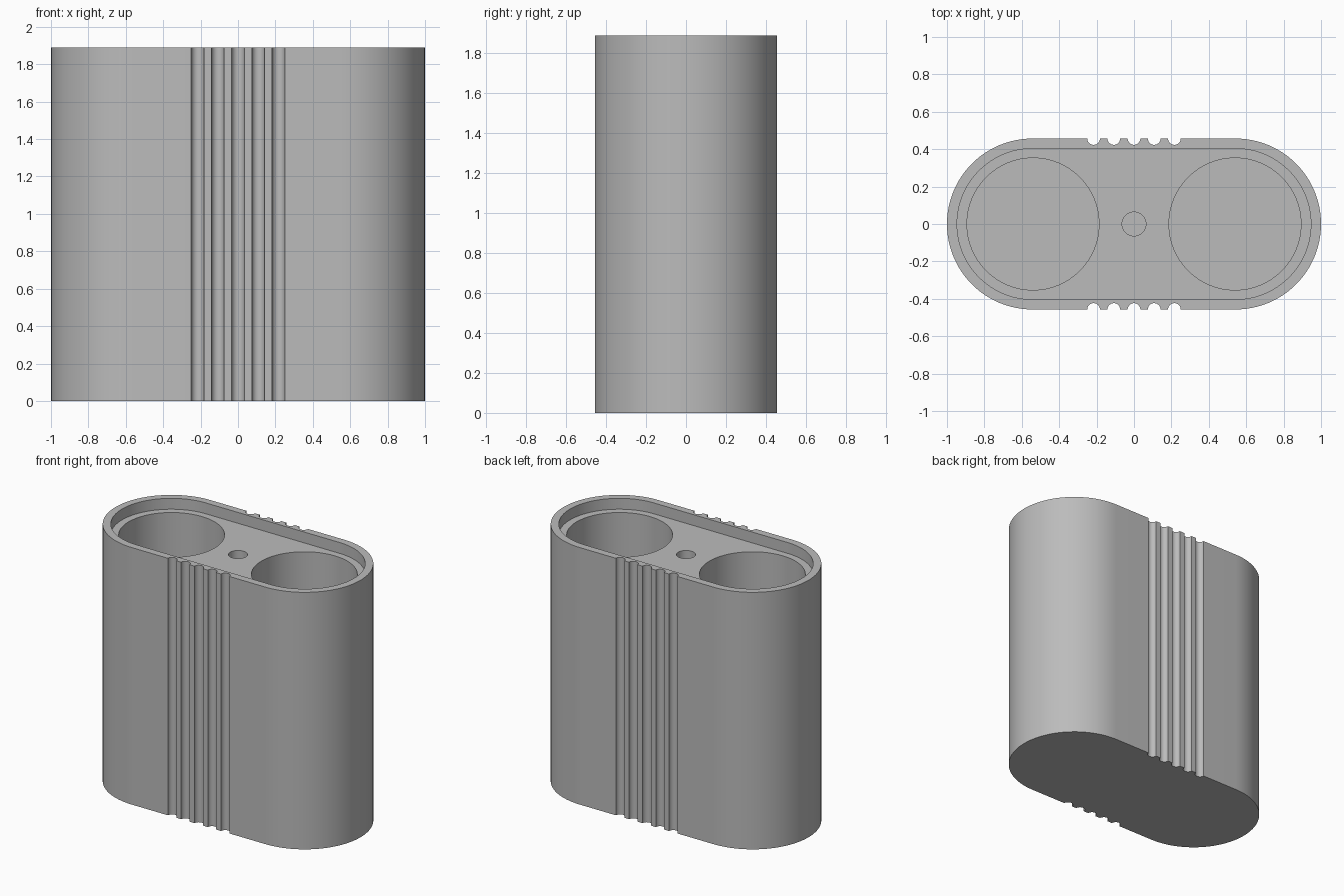
import bpy, bmesh, math

cube = bpy.data.objects.get("Cube")
if cube:
    bpy.data.objects.remove(cube, do_unlink=True)

HEIGHT = 1.89
CENTRE = 0.543      # x of each rounded end
RECESS = 0.08       # depth of the sunken top
FLOOR = 0.06        # thickness left under the wells

grey = bpy.data.materials.new("plain grey")
grey.use_nodes = True
colour = (0.5, 0.5, 0.5, 1)
grey.diffuse_color = colour
grey.node_tree.nodes["Principled BSDF"].inputs["Base Color"].default_value = colour


def arc(cx, cy, r, start, sweep, n):
    return [(cx + r * math.cos(start + sweep * i / n),
             cy + r * math.sin(start + sweep * i / n)) for i in range(n + 1)]


def circle(cx, r, n=64):
    return arc(cx, 0, r, 0, 2 * math.pi, n)[:-1]


def prism(name, outline, z0, z1):
    """Extrude a closed outline from z0 to z1."""
    bm = bmesh.new()
    base = bm.faces.new([bm.verts.new((x, y, z0)) for x, y in outline])
    top = bmesh.ops.extrude_face_region(bm, geom=[base])["geom"]
    bmesh.ops.translate(bm, vec=(0, 0, z1 - z0),
                        verts=[v for v in top if isinstance(v, bmesh.types.BMVert)])
    bmesh.ops.recalc_face_normals(bm, faces=bm.faces)
    mesh = bpy.data.meshes.new(name)
    bm.to_mesh(mesh)
    bm.free()
    mesh.materials.append(grey)
    ob = bpy.data.objects.new(name, mesh)
    bpy.context.collection.objects.link(ob)
    return ob


def capsule(r, grooves=()):
    """Stadium outline, with half-round grooves along both straight sides."""
    half = arc(CENTRE, 0, r, -math.pi / 2, math.pi, 48)
    for x in sorted(grooves, reverse=True):
        half += arc(x, r, 0.034, 0, -math.pi, 12)
    return half + [(-x, -y) for x, y in half]


# Grooved outer body
body = prism("holder_body", capsule(0.457, [i * 0.108 for i in range(-2, 3)]), 0, HEIGHT)

# Sunken top, two round wells and the central screw hole
over = HEIGHT + 0.1
cutters = [
    prism("recess_cutter", capsule(0.403), HEIGHT - RECESS, over),
    prism("left_well_cutter", circle(0.54, 0.353), FLOOR, over),
    prism("right_well_cutter", circle(-0.54, 0.353), FLOOR, over),
    prism("screw_hole_cutter", circle(0, 0.064, 32), HEIGHT - 0.6, over),
]
bpy.context.view_layer.objects.active = body
for cutter in cutters:
    mod = body.modifiers.new(cutter.name, "BOOLEAN")
    mod.operation = "DIFFERENCE"
    mod.solver = "EXACT"
    mod.object = cutter
    bpy.ops.object.modifier_apply(modifier=mod.name)
    bpy.data.objects.remove(cutter, do_unlink=True)

# Smooth curved walls, sharp rims
bpy.ops.object.select_all(action="DESELECT")
body.select_set(True)
bpy.ops.object.shade_smooth_by_angle(angle=math.radians(30))
